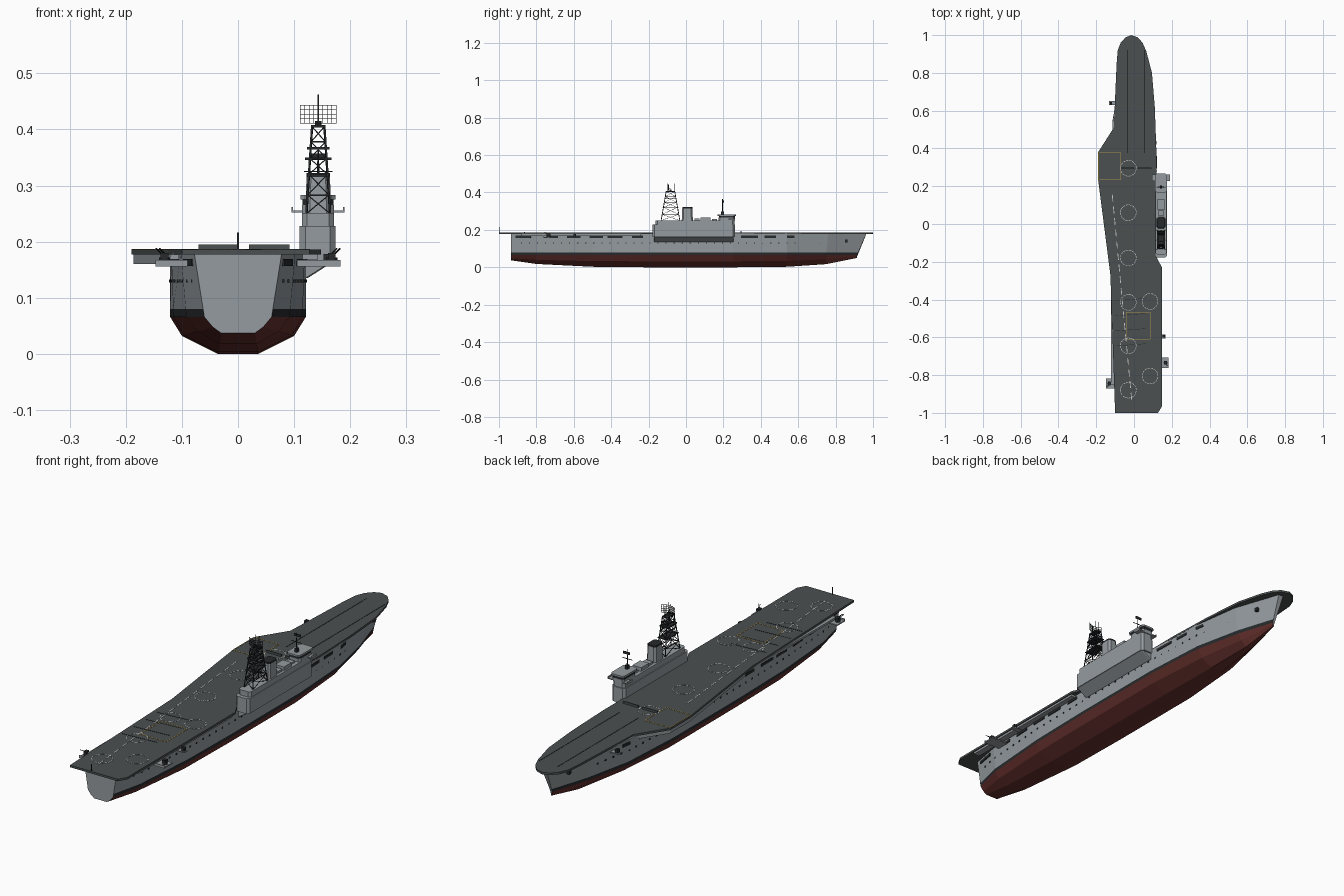
import bpy, bmesh, math
from mathutils import Vector, Matrix

if "Cube" in bpy.data.objects:
    bpy.data.objects.remove(bpy.data.objects["Cube"])


def material(name, r, g, b):
    m = bpy.data.materials.new(name)
    m.diffuse_color = (r, g, b, 1)
    m.use_nodes = True
    m.node_tree.nodes["Principled BSDF"].inputs["Base Color"].default_value = m.diffuse_color
    return m


GREY = material("hull_grey", .30, .33, .35)
DECK = material("deck_grey", .07, .08, .083)
DARK = material("dark", .02, .023, .025)
RED = material("red", .13, .03, .026)
WHITE = material("white", .65, .66, .66)
YELLOW = material("yellow", .45, .30, .07)


class Part:
    """Collects simple solids into one named object."""
    def __init__(self, name, *mats):
        self.name, self.mats, self.bm = name, mats, bmesh.new()

    def matrix_cube(self, m):
        bmesh.ops.create_cube(self.bm, size=1, matrix=m)
        return self

    def box(self, x0, x1, y0, y1, z0, z1):
        return self.matrix_cube(Matrix.Translation(((x0+x1)/2, (y0+y1)/2, (z0+z1)/2))
                                @ Matrix.Diagonal((x1-x0, y1-y0, z1-z0, 1)))

    def bar(self, p, q, w=.003, h=None):
        p, q = Vector(p), Vector(q)
        d = q - p
        rot = d.to_track_quat('Y', 'Z').to_matrix().to_4x4()
        return self.matrix_cube(Matrix.Translation((p+q)/2) @ rot
                                @ Matrix.Diagonal((w, d.length, h or w, 1)))

    def loft(self, loops, seg_mats=None):
        vs = [[self.bm.verts.new(p) for p in lp] for lp in loops]
        n = len(vs[0])
        for a, b in zip(vs, vs[1:]):
            for i in range(n):
                f = self.bm.faces.new((a[i], a[(i+1) % n], b[(i+1) % n], b[i]))
                f.material_index = seg_mats[i] if seg_mats else 0
        self.bm.faces.new(vs[0][::-1])
        self.bm.faces.new(vs[-1])
        return self

    def prism(self, outline, z0, z1):
        return self.loft([[(x, y, z) for x, y in outline] for z in (z0, z1)])

    def cylinder(self, x, y, z0, z1, r, r2=None, sides=12):
        bmesh.ops.create_cone(self.bm, cap_ends=True, segments=sides, radius1=r, radius2=r2 or r,
                              depth=z1-z0, matrix=Matrix.Translation((x, y, (z0+z1)/2)))
        return self

    def done(self):
        bmesh.ops.recalc_face_normals(self.bm, faces=self.bm.faces)
        me = bpy.data.meshes.new(self.name)
        self.bm.to_mesh(me)
        self.bm.free()
        for m in self.mats:
            me.materials.append(m)
        ob = bpy.data.objects.new(self.name, me)
        bpy.context.collection.objects.link(ob)


def cut_corners(x0, x1, y0, y1, c):
    return [(x0+c, y0), (x1-c, y0), (x1, y0+c), (x1, y1-c),
            (x1-c, y1), (x0+c, y1), (x0, y1-c), (x0, y0+c)]


# hull stations: y, keel z, keel w, bilge z, bilge w, waterline w, top w, top y
ST = [(-.935, .037, .03, .048, .045, .060, .078, -.935),
      (-.80, .018, .033, .040, .072, .092, .102, -.80),
      (-.50, .003, .036, .033, .096, .115, .119, -.50),
      (-.20, 0, .036, .032, .100, .121, .121, -.20),
      (.25, 0, .036, .032, .100, .121, .121, .25),
      (.54, .003, .028, .034, .078, .103, .113, .54),
      (.75, .017, .013, .042, .038, .056, .082, .76),
      (.915, .050, .002, .058, .003, .004, .012, .965)]
loops = []
for y, kz, kw, bz, bw, ww, tw, ty in ST:
    half = [(kw, y, kz), (bw, y, bz), (ww, y, .066),
            (ww+(tw-ww)*.12, y+(ty-y)*.12, .08), (tw, ty, .18)]
    loops.append(half + [(-a, b, c) for a, b, c in reversed(half)])
Part("hull", GREY, RED, DARK).loft(loops, [1, 1, 2, 0, 0, 0, 2, 1, 1, 1]).done()


def hull_x(y, z):
    for a, b in zip(ST, ST[1:]):
        if y <= b[0]:
            t = (y-a[0])/(b[0]-a[0])
            w, top = a[5]+t*(b[5]-a[5]), a[6]+t*(b[6]-a[6])
            return w+(top-w)*(.12+.88*(z-.08)/.1)
    return .01


# flight deck with angled port side
deck = [(-.10, -1), (.127, -1), (.148, -.965), (.148, -.23), (.116, -.17), (.118, .40),
        (.11, .62), (.095, .80), (.065, .915), (.045, .96), (.02, .988), (-.015, 1), (-.045, .988),
        (-.07, .96), (-.086, .92), (-.092, .85), (-.107, .51), (-.19, .38), (-.19, .235), (-.125, -.27)]
Part("flight_deck", DECK).prism(deck, .177, .186).done()
Part("angled_deck_sponson", GREY).prism(
    [(-.11, .49), (-.186, .375), (-.186, .24), (-.12, -.25), (-.10, -.25), (-.10, .49)], .16, .177).done()
Part("starboard_catwalk", GREY).box(.115, .143, -.88, -.24, .168, .177).done()
Part("port_catwalk", GREY).box(-.121, -.105, -.85, -.28, .168, .177).done()

# portholes and gallery openings on both sides
ports, gal, anchors = Part("portholes", DARK), Part("gallery_openings", DARK), Part("anchors", DARK)
for s in (-1, 1):
    for i in range(38):
        y = -.88+i*.043
        ports.bar((s*(hull_x(y, .13)-.004), y, .13), (s*(hull_x(y, .13)+.002), y, .13), .006)
    for y, l in [(-.87, .08), (-.71, .05), (-.60, .07), (-.48, .07), (-.38, .08), (-.26, .06),
                 (.34, .09), (.45, .06), (.56, .04)]:
        p, q = [(s*(hull_x(v, .163)-.001), v, .163) for v in (y-l/2, y+l/2)]
        gal.bar(p, q, .008, .012)
    anchors.box(s*.043-.006, s*.043+.006, .85, .864, .132, .148)
ports.done(), gal.done(), anchors.done()

# deck markings
Z = .1868
circles = Part("landing_circles", WHITE)
for cx, cy in [(-.03, v) for v in (.295, .06, -.18, -.415, -.645, -.88)] + [(.085, -.41), (.085, -.805)]:
    for i in range(16):
        a, b = [(cx+.042*math.cos(t), cy+.042*math.sin(t), Z)
                for t in (i*math.tau/16, (i+.75)*math.tau/16)]
        circles.bar(a, b, .003, .001)
circles.done()
line = Part("angled_centre_line", WHITE)
A, B = Vector((-.115, .155, Z)), Vector((-.01, -.955, Z))
for i in range(18):
    line.bar(A.lerp(B, i/18), A.lerp(B, (i+.6)/18), .004, .001)
line.done()
lifts, edges = Part("lift_platforms", DECK), Part("lift_outlines", YELLOW)
for x0, x1, y0, y1 in [(-.188, -.07, .235, .378), (-.04, .085, -.61, -.467)]:
    lifts.box(x0, x1, y0, y1, .18, .1864)
    c = [(x0, y0, Z), (x1, y0, Z), (x1, y1, Z), (x0, y1, Z)]
    for i in range(4):
        edges.bar(c[i], c[(i+1) % 4], .003, .001)
lifts.done(), edges.done()
tracks = Part("catapult_tracks", DARK)
for x in (-.035, .055):
    tracks.box(x-.002, x+.002, .375, .92, .185, Z)
tracks.done()
wires = Part("arrestor_wires", DARK)
for y in (-.40, -.48, -.56, -.64):
    wires.bar((-.10, y-.006, Z), (.06, y+.006, Z), .002, .001)
wires.done()
Part("blast_deflectors", DECK).box(-.07, 0, .292, .298, .186, .195).box(
    .02, .092, .292, .298, .186, .195).done()
Part("flagstaffs", DARK).box(-.0015, .0015, -.998, -.995, .18, .216).done()

# gun sponsons
plat, guns = Part("gun_platforms", GREY), Part("guns", DARK)
for x0, x1, y in [(.105, .183, -.735), (-.147, -.09, -.845)]:
    s = 1 if x0 > 0 else -1
    xc = s*(max(abs(x0), abs(x1))-.016)
    plat.box(x0, x1, y-.027, y+.027, .156, .161).box(x0, x1, y-.027, y-.024, .161, .167)
    guns.cylinder(xc, y, .161, .172, .010).box(xc-.007, xc+.007, y-.01, y+.01, .17, .18)
    for d in (-.003, .003):
        guns.bar((xc+d, y, .176), (xc+d+s*.012, y-.02, .188), .002)
for x0, x1, y in [(.125, .168, -.595), (-.132, -.09, .64)]:
    plat.box(x0, x1, y-.01, y+.01, .158, .162)
    xc = (x1-.01) if x0 > 0 else (x0+.01)
    guns.box(xc-.006, xc+.006, y-.007, y+.007, .162, .178)
plat.done(), guns.done()

# island tiers, sponson underneath, bridge
Part("island_lower", GREY).prism(cut_corners(.110, .174, -.178, .262, .010), .163, .228).done()
Part("island_upper", GREY).prism(cut_corners(.114, .171, -.162, .258, .009), .228, .251).done()
Part("island_support", GREY).loft([[(x, y, z) for x, y in cut_corners(.105, x1, -.17, .255, .004)]
                                   for x1, z in ((.124, .135), (.168, .163))]).done()
Part("bridge_wings", GREY).box(.095, .19, .228, .262, .252, .256).box(
    .095, .098, .228, .262, .256, .262).box(.187, .19, .228, .262, .256, .262).done()
Part("bridge", GREY).prism(cut_corners(.114, .171, .175, .262, .008), .25, .265).done()
Part("bridge_windows", DARK).prism(cut_corners(.115, .170, .176, .261, .008), .265, .275).done()
Part("bridge_roof", GREY).prism(cut_corners(.111, .174, .168, .267, .008), .275, .283).done()
Part("island_deckhouses", GREY).box(.126, .16, .045, .072, .25, .26).box(
    .122, .164, .078, .13, .25, .267).box(.13, .155, .138, .165, .25, .258).done()

# funnel
Part("funnel", GREY).loft([[(x, y, z) for x, y in cut_corners(.143-w, .143+w, .007-l, .007+l, .008)]
                           for w, l, z in ((.023, .030, .25), (.021, .027, .315))]).done()
Part("funnel_cap", DARK).prism(cut_corners(.122, .164, -.020, .034, .008), .315, .322).done()

# lattice mast
MX, MY = .143, -.083


def corner(z):
    t = (z-.25)/.155
    hx, hy = .021-.010*t, .050-.027*t
    return [Vector((MX+a*hx, MY+b*hy, z)) for a, b in ((-1, -1), (1, -1), (1, 1), (-1, 1))]


mast = Part("lattice_mast", DARK)
levels = [corner(z) for z in (.25, .283, .32, .348, .378, .405)]
for lo, hi in zip(levels, levels[1:]):
    for i in range(4):
        j = (i+1) % 4
        mast.bar(lo[i], hi[i], .0032)
        mast.bar(lo[i], hi[j], .0018).bar(lo[j], hi[i], .0018).bar(hi[i], hi[j], .0025)
mast.done()
Part("mast_platforms", DARK).box(.123, .163, MY-.032, MY+.032, .364, .369).box(
    .130, .156, MY-.025, MY+.025, .404, .408).box(.119, .167, MY-.002, MY+.002, .346, .350).box(
    .122, .164, MY-.042, MY+.042, .319, .322).done()

# air search radar grid and aerials
radar = Part("search_radar", DARK)


def rp(u, z):
    return (MX+.032*u, MY-.012+.012*u*u, z)


for i in range(9):
    radar.bar(rp(i/4-1, .411), rp(i/4-1, .443), .0014)
for k in range(5):
    for i in range(8):
        radar.bar(rp(i/4-1, .411+.008*k), rp(i/4-.75, .411+.008*k), .0014)
radar.cylinder(MX, MY, .405, .415, .006).bar((MX, MY, .42), rp(0, .425), .003)
radar.bar((MX, MY, .41), (MX, MY, .462), .002)
for y in (-.018, .022):
    radar.bar((MX, MY+y, .405), (MX, MY+y, .447), .002)
radar.done()
Part("bridge_mast", DARK).cylinder(.143, .195, .28, .365, .0025, .0015, 8).bar(
    (.118, .195, .325), (.168, .195, .325), .002).bar((.128, .2, .352), (.158, .2, .352), .004, .010).box(
    .137, .149, .187, .203, .283, .298).done()
